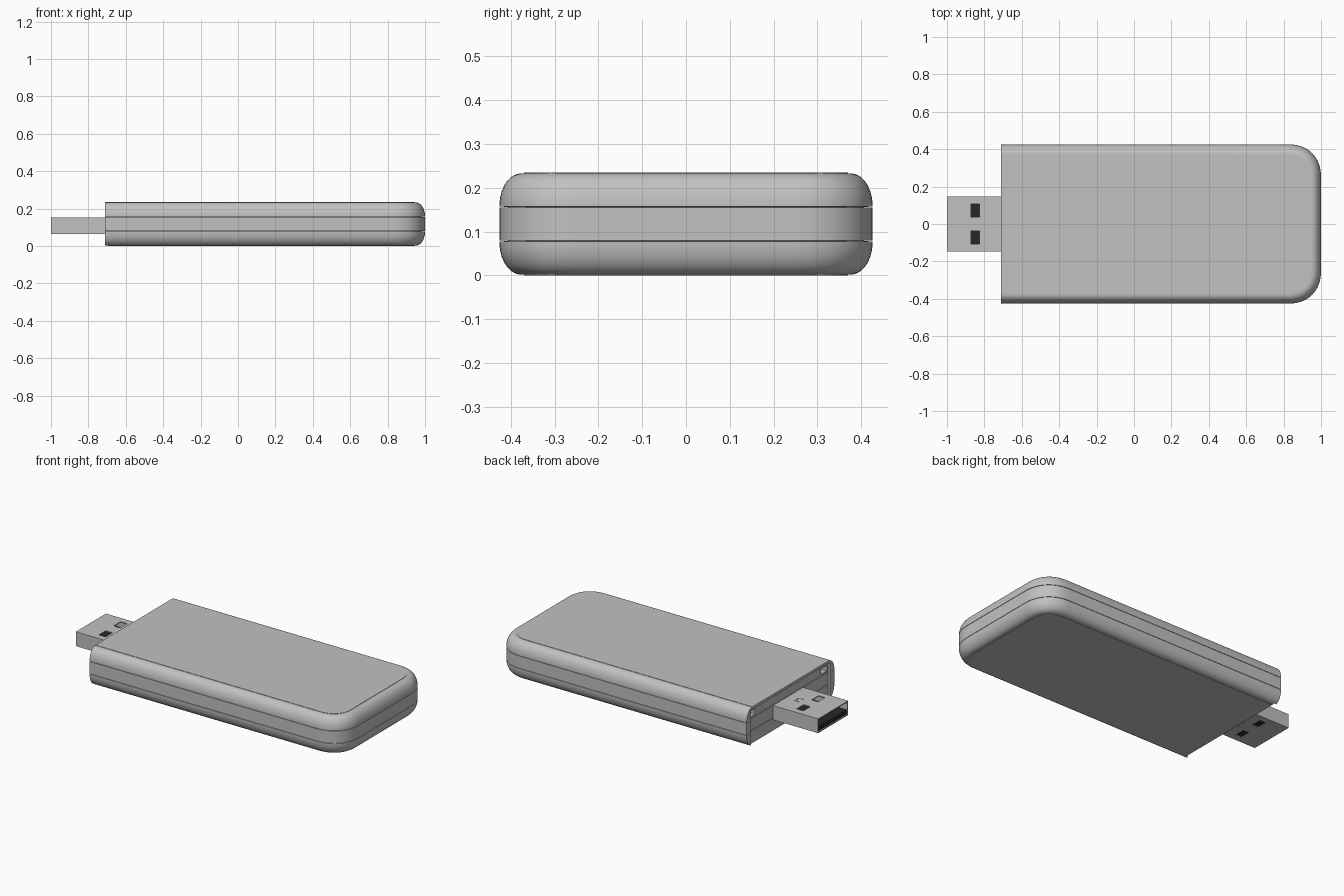
import bpy, bmesh, math
from mathutils import Matrix, Vector

if "Cube" in bpy.data.objects:
    bpy.data.objects.remove(bpy.data.objects["Cube"], do_unlink=True)


def material(name, value):
    m = bpy.data.materials.new(name)
    m.use_nodes = True
    colour = (value, value, value, 1)
    m.diffuse_color = colour
    m.node_tree.nodes["Principled BSDF"].inputs["Base Color"].default_value = colour
    return m


grey = material("grey plastic", 0.535)
dark = material("dark contact block", 0.02)

BACK, TIP, HALF, HEIGHT, RADIUS = -0.71, 1.0, 0.426, 0.235, 0.18


def finish(bm, name, mat):
    bmesh.ops.recalc_face_normals(bm, faces=bm.faces)
    mesh = bpy.data.meshes.new(name)
    bm.to_mesh(mesh)
    bm.free()
    ob = bpy.data.objects.new(name, mesh)
    bpy.context.collection.objects.link(ob)
    mesh.materials.append(mat)
    return ob


def outline(d, z):
    """Plan shape inset by d: square at the connector end, softly rounded at the tip."""
    r, steps, power = RADIUS - d, 16, 0.88
    pts = [(BACK, -HALF + d, z)]
    for i in range(steps + 1):
        a = i / steps * math.pi / 2
        pts.append((TIP - RADIUS + r * math.sin(a) ** power,
                    RADIUS - HALF - r * max(0, math.cos(a)) ** power, z))
    return pts + [(x, -y, z) for x, y, z in reversed(pts)]


def loft(name, rings):
    bm = bmesh.new()
    loops = [[bm.verts.new(p) for p in outline(d, z)] for d, z in rings]
    n = len(loops[0])
    for a, b in zip(loops, loops[1:]):
        for i in range(n):
            bm.faces.new((a[i], a[(i + 1) % n], b[(i + 1) % n], b[i]))
    for loop in (loops[0], loops[-1]):
        bm.faces.new(loop)
    return finish(bm, name, grey)


def box(name, span, mat):
    """A box given by its x, y and z limits."""
    bm = bmesh.new()
    centre = Vector([(a + b) / 2 for a, b in span])
    size = Vector([b - a for a, b in span])
    bmesh.ops.create_cube(bm, size=1, matrix=Matrix.Translation(centre)
                          @ Matrix.Diagonal((*size, 1)))
    return finish(bm, name, mat)


def cut(ob, spans):
    for span in spans:
        cutter = box("cutter", span, grey)
        cutter.hide_render = True
        mod = ob.modifiers.new("cut", "BOOLEAN")
        mod.operation, mod.solver, mod.object = "DIFFERENCE", "EXACT", cutter
        bpy.context.view_layer.objects.active = ob
        bpy.ops.object.modifier_apply(modifier=mod.name)
        bpy.data.objects.remove(cutter, do_unlink=True)


def smooth(ob):
    bpy.ops.object.select_all(action="DESELECT")
    ob.select_set(True)
    bpy.context.view_layer.objects.active = ob
    bpy.ops.object.shade_smooth_by_angle(angle=math.radians(30))


# Body: rounded lower edge up to a deep narrow seam, mirrored for the upper half
seam, gap, depth = 0.079, 0.0012, 0.02
lower = []
for i in range(11):
    a = i / 10 * math.pi / 2
    lower.append((0.05 * (1 - math.sin(a)), 0.002 + 0.074 * (1 - math.cos(a))))
lower += [(0, seam - gap), (depth, seam - gap / 2),
          (depth, seam + gap / 2), (0, seam + gap)]
upper = [(d, HEIGHT - z) for d, z in reversed(lower)]
body = loft("body", lower + upper)

# Recess in the connector end, open below, with deep corner slots and seams
floor = BACK + 0.016
recess = ((BACK - 0.1, floor), (-0.385, 0.385), (-0.1, 0.219))
end_cuts = [recess]
for s in (-1, 1):
    y = sorted((s * 0.32, s * 0.376))
    end_cuts.append(((BACK - 0.1, floor + 0.09), y, (0.166, 0.2)))
for z in (seam, HEIGHT - seam):
    end_cuts.append(((BACK - 0.1, floor + 0.01), (-0.38, 0.38), (z - gap, z + gap)))
cut(body, end_cuts)
smooth(body)

# Flat panels on the top and underside
top_panel = loft("top_panel", [(0.056, 0.222), (0.056, HEIGHT)])
bottom_panel = loft("bottom_panel", [(0.056, 0.013), (0.056, 0)])
cut(bottom_panel, [recess])
for panel in (top_panel, bottom_panel):
    smooth(panel)

# Metal connector: thin sleeve with two windows on both faces
connector = box("connector_sleeve", ((-1, -0.67), (-0.146, 0.146), (0.065, 0.153)), grey)
sleeve_cuts = [((-1.1, -0.72), (-0.14, 0.14), (0.071, 0.147))]
for y in (-0.072, 0.072):
    sleeve_cuts.append(((-0.872, -0.826), (y - 0.034, y + 0.034), (0.04, 0.18)))

# Shallow latch mark pressed into both faces
for z in ((0.15, 0.2), (0, 0.068)):
    sleeve_cuts.append(((-0.758, -0.754), (-0.02, 0.026), z))
    for y in (-0.02, 0.022):
        sleeve_cuts.append(((-0.785, -0.768), (y, y + 0.004), z))
cut(connector, sleeve_cuts)

# Dark contact block in the lower half of the sleeve
box("connector_tongue", ((-0.994, -0.69), (-0.1395, 0.1395), (0.0715, 0.098)), dark)
